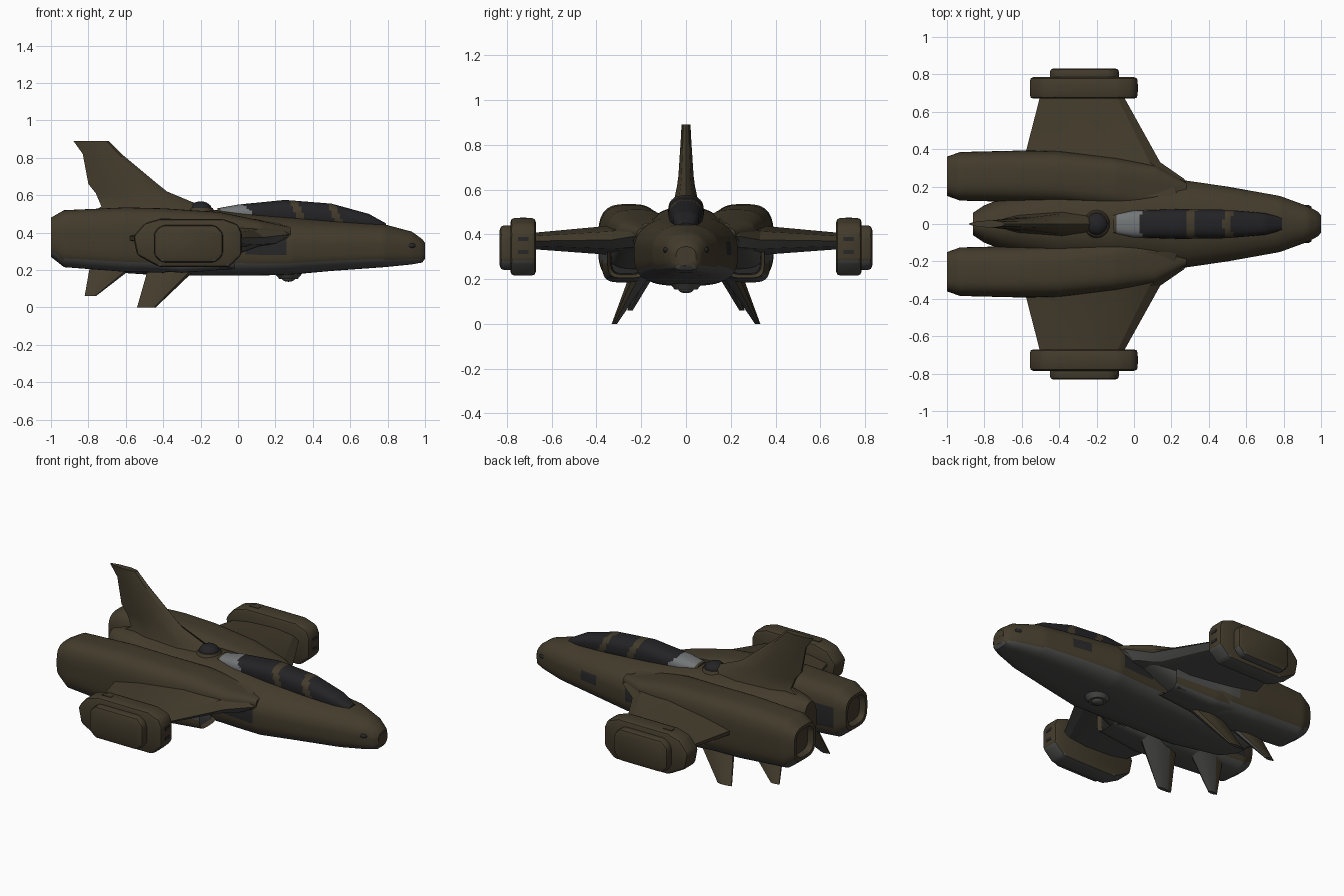
import bpy, bmesh, math
from mathutils import Vector, Matrix

cube = bpy.data.objects.get("Cube")
if cube:
    bpy.data.objects.remove(cube, do_unlink=True)

OLIVE, GREY, GLASS, PALE, DARK = range(5)
COLOURS = {
    "olive_hull": (0.056, 0.044, 0.025),
    "underside_grey": (0.072, 0.072, 0.07),
    "canopy_glass": (0.017, 0.017, 0.019),
    "pale_grey": (0.17, 0.18, 0.185),
    "dark_recess": (0.02, 0.02, 0.02),
}
MATERIALS = []
for label, rgb in COLOURS.items():
    mat = bpy.data.materials.new(label)
    mat.use_nodes = True
    mat.diffuse_color = (*rgb, 1)
    bsdf = mat.node_tree.nodes["Principled BSDF"]
    bsdf.inputs["Base Color"].default_value = (*rgb, 1)
    bsdf.inputs["Roughness"].default_value = 0.8
    MATERIALS.append(mat)


def two_tone(centre, normal):
    return GREY if normal.z < -0.45 else OLIVE


def finish(name, bm, paint=two_tone, mirror=False, angle=35):
    """Paint faces by rule, link the object, smooth it and mirror it across y."""
    bmesh.ops.recalc_face_normals(bm, faces=bm.faces)
    bm.normal_update()
    for face in bm.faces:
        face.material_index = paint(face.calc_center_median(), face.normal)
    mesh = bpy.data.meshes.new(name)
    bm.to_mesh(mesh)
    bm.free()
    for mat in MATERIALS:
        mesh.materials.append(mat)
    obj = bpy.data.objects.new(name, mesh)
    bpy.context.collection.objects.link(obj)
    bpy.ops.object.select_all(action='DESELECT')
    obj.select_set(True)
    bpy.context.view_layer.objects.active = obj
    bpy.ops.object.shade_smooth_by_angle(angle=math.radians(angle))
    if mirror:
        mod = obj.modifiers.new("Mirror", 'MIRROR')
        mod.use_axis = (False, True, False)


def plain(index):
    return lambda centre, normal: index


def skin(rings):
    """Join closed rings of points and cap both ends."""
    bm = bmesh.new()
    loops = [[bm.verts.new(p) for p in ring] for ring in rings]
    for a, b in zip(loops, loops[1:]):
        for i in range(len(a)):
            j = (i + 1) % len(a)
            bm.faces.new((a[i], a[j], b[j], b[i]))
    bm.faces.new(loops[0])
    bm.faces.new(loops[-1])
    return bm


def loft(sections, upper, lower, count=64, step=0.02):
    """Body along x; a section is x, y centre, half width, bottom, top.
    The upper and lower powers set how square each half is."""
    dense = [sections[0]]
    for a, b in zip(sections, sections[1:]):
        n = max(1, round(abs(b[0] - a[0]) / step))
        dense += [[p + (q - p) * k / n for p, q in zip(a, b)] for k in range(1, n + 1)]
    rings = []
    for x, yc, w, low, top in dense:
        ring = []
        for i in range(count):
            t = math.tau * (i + 0.5) / count
            c, s = math.cos(t), math.sin(t)
            e = 2 / (upper if s > 0 else lower)
            y = yc + w * math.copysign(abs(c) ** e, c)
            z = (low + top) / 2 + (top - low) / 2 * math.copysign(abs(s) ** e, s)
            ring.append((x, y, z))
        rings.append(ring)
    return skin(rings)


def blade(stations, axis):
    """Wing or fin; each station is leading point, trailing point, half thickness."""
    upper = [(0, 0), (0.08, 0.6), (0.35, 1), (0.75, 0.75), (1, 0.2)]
    outline = upper + [(u, -v) for u, v in reversed(upper[1:])]
    return skin([[Vector(lead).lerp(Vector(trail), u) + Vector(axis) * v * t
                  for u, v in outline] for lead, trail, t in stations])


def slab(outline, y0, y1, bevel):
    """Side outline (x, z) extruded across y, with rounded rims."""
    bm = skin([[(x, y, z) for x, z in outline] for y in (y0, y1)])
    bmesh.ops.bevel(bm, geom=bm.edges[:], offset=bevel, segments=2, profile=0.5, affect='EDGES')
    return bm


def box(centre, size):
    bm = bmesh.new()
    bmesh.ops.create_cube(bm, size=1, matrix=Matrix.Translation(centre) @ Matrix.Diagonal((*size, 1)))
    return bm


def drum(centre, r1, r2, depth):
    bm = bmesh.new()
    bmesh.ops.create_cone(bm, cap_ends=True, segments=24, radius1=r1, radius2=r2,
                          depth=depth, matrix=Matrix.Translation(centre))
    return bm


def ball(centre, size):
    bm = bmesh.new()
    bmesh.ops.create_uvsphere(bm, u_segments=24, v_segments=12, radius=1,
                              matrix=Matrix.Translation(centre) @ Matrix.Diagonal((*size, 1)))
    return bm


# Main hull, with dark bays painted on its sides
def hull_paint(c, n):
    if 0.03 < c.x < 0.26 and 0.28 < c.z < 0.37 and abs(c.y) > 0.1:
        return DARK
    if 0.48 < c.x < 0.61 and 0.3 < c.z < 0.365 and c.y > 0.1:
        return DARK
    return GREY if c.x > 0.45 and c.z < 0.235 else two_tone(c, n)


finish("hull", loft([
    (1, 0, 0.045, 0.26, 0.345), (0.985, 0, 0.065, 0.24, 0.365), (0.93, 0, 0.095, 0.23, 0.405),
    (0.78, 0, 0.15, 0.215, 0.445), (0.5, 0, 0.2, 0.195, 0.467), (0.28, 0, 0.232, 0.175, 0.485),
    (0.1, 0, 0.22, 0.17, 0.5), (-0.1, 0, 0.21, 0.17, 0.52), (-0.4, 0, 0.2, 0.17, 0.525),
    (-0.7, 0, 0.14, 0.19, 0.525), (-0.8, 0, 0.1, 0.23, 0.51), (-0.86, 0, 0.06, 0.28, 0.49)],
    2.2, 3.4), hull_paint)


# Canopy with slanted frame bars and a pale rear fairing
def canopy_paint(c, n):
    if c.x + (c.z - 0.55) < 0.03:
        return PALE if c.x > -0.1 else OLIVE
    x = c.x + (c.z - 0.55) * 0.4
    bar = 0.285 < x < 0.325 or 0.48 < x < 0.52
    return OLIVE if bar else GLASS


finish("canopy", loft([
    (0.79, 0, 0.035, 0.4, 0.45), (0.7, 0, 0.058, 0.41, 0.5), (0.5, 0, 0.076, 0.42, 0.555),
    (0.25, 0, 0.08, 0.43, 0.575), (0, 0, 0.072, 0.45, 0.55), (-0.11, 0, 0.05, 0.48, 0.53)],
    2.5, 2.5, 40, 0.015), canopy_paint)


# Engine nacelles with shallow nozzles and dark patches on their inner sides
def engine_paint(c, n):
    if -0.93 < c.x < -0.78 and n.y < -0.7 and 0.29 < c.z < 0.42:
        return DARK
    shaded = c.x > -0.45 and c.y > 0.25 and 0.28 < c.z < 0.37
    return GREY if shaded else two_tone(c, n)


finish("engine", loft([
    (-0.97, 0.255, 0.07, 0.305, 0.445), (-1, 0.255, 0.085, 0.29, 0.46),
    (-1, 0.255, 0.105, 0.27, 0.48), (-0.93, 0.255, 0.13, 0.215, 0.52),
    (-0.6, 0.255, 0.138, 0.19, 0.535), (-0.4, 0.25, 0.14, 0.185, 0.53),
    (-0.1, 0.22, 0.135, 0.25, 0.51), (0.12, 0.19, 0.12, 0.33, 0.465),
    (0.28, 0.16, 0.06, 0.36, 0.43)], 3.2, 3.2, 48), engine_paint, True)


# Air intakes below the wing roots
def intake_paint(c, n):
    if abs(c.y - 0.265) < 0.074 and 0.21 < c.z < 0.36 and -0.16 < c.x < -0.03:
        return DARK
    return GREY if c.z > 0.28 and n.y > 0.3 else two_tone(c, n)


finish("intake", loft([
    (-0.5, 0.265, 0.11, 0.2, 0.42), (-0.3, 0.27, 0.105, 0.185, 0.4), (-0.02, 0.265, 0.085, 0.205, 0.375),
    (-0.04, 0.265, 0.07, 0.22, 0.36), (-0.12, 0.265, 0.066, 0.225, 0.355)], 4, 4), intake_paint, True)

# Wings with forward root extensions
finish("wing", blade([
    ((0.3, 0.15, 0.4), (-0.6, 0.15, 0.39), 0.09), ((0.27, 0.24, 0.39), (-0.59, 0.24, 0.38), 0.08),
    ((0.14, 0.33, 0.375), (-0.585, 0.36, 0.37), 0.065),
    ((-0.06, 0.69, 0.37), (-0.5, 0.69, 0.37), 0.036)], (0, 0, 1)), mirror=True, angle=25)

# Wingtip pods, outer covers and front gun slots
finish("wing_pod", slab([
    (-0.56, 0.38), (-0.5, 0.45), (-0.42, 0.473), (-0.08, 0.473), (0, 0.445), (0.02, 0.4),
    (0.02, 0.28), (-0.05, 0.215), (-0.42, 0.215), (-0.54, 0.28)], 0.67, 0.785, 0.02),
    mirror=True)
finish("pod_cover", slab([
    (-0.45, 0.4), (-0.41, 0.44), (-0.12, 0.44), (-0.08, 0.4), (-0.08, 0.28),
    (-0.12, 0.24), (-0.41, 0.24), (-0.45, 0.28)], 0.76, 0.832, 0.02), mirror=True)
for z in (0.32, 0.38):
    finish("pod_slot", box((0.018, 0.727, z), (0.009, 0.045, 0.018)), plain(DARK), True)
finish("pod_top_hatch", box((-0.39, 0.727, 0.473), (0.06, 0.03, 0.006)), mirror=True)

# Tail fin, blended into the spine
finish("tail_fin", blade([
    ((-0.14, 0, 0.49), (-0.84, 0, 0.47), 0.075), ((-0.2, 0, 0.545), (-0.73, 0, 0.54), 0.055),
    ((-0.38, 0, 0.62), (-0.76, 0, 0.61), 0.04), ((-0.43, 0, 0.66), (-0.8, 0, 0.66), 0.034),
    ((-0.61, 0, 0.81), (-0.83, 0, 0.82), 0.024), ((-0.69, 0, 0.89), (-0.88, 0, 0.89), 0.02)],
    (0, 1, 0)))

# Splayed belly fins
finish("front_belly_fin", blade([
    ((-0.22, 0.21, 0.21), (-0.48, 0.21, 0.21), 0.045),
    ((-0.44, 0.32, 0), (-0.54, 0.32, 0), 0.012)], (0, 1, 0)), mirror=True)
finish("rear_belly_fin", blade([
    ((-0.54, 0.17, 0.23), (-0.79, 0.17, 0.23), 0.035),
    ((-0.76, 0.25, 0.06), (-0.82, 0.25, 0.06), 0.012)], (0, 1, 0)), mirror=True)

# Sensor dome on the spine and turret under the belly
finish("dome_collar", drum((-0.2, 0, 0.522), 0.075, 0.065, 0.02))
finish("sensor_dome", ball((-0.2, 0, 0.525), (0.06, 0.06, 0.042)), plain(GLASS))
finish("belly_turret", drum((0.27, 0, 0.168), 0.05, 0.075, 0.03), plain(GREY))
finish("turret_lens", ball((0.27, 0, 0.155), (0.035, 0.035, 0.018)), plain(GREY))

# Nose sensor plate and gun ports
finish("nose_plate", box((0.998, 0, 0.315), (0.006, 0.07, 0.03)))
finish("nose_gun", ball((0.92, 0.088, 0.33), (0.03, 0.014, 0.014)), plain(DARK), True)
